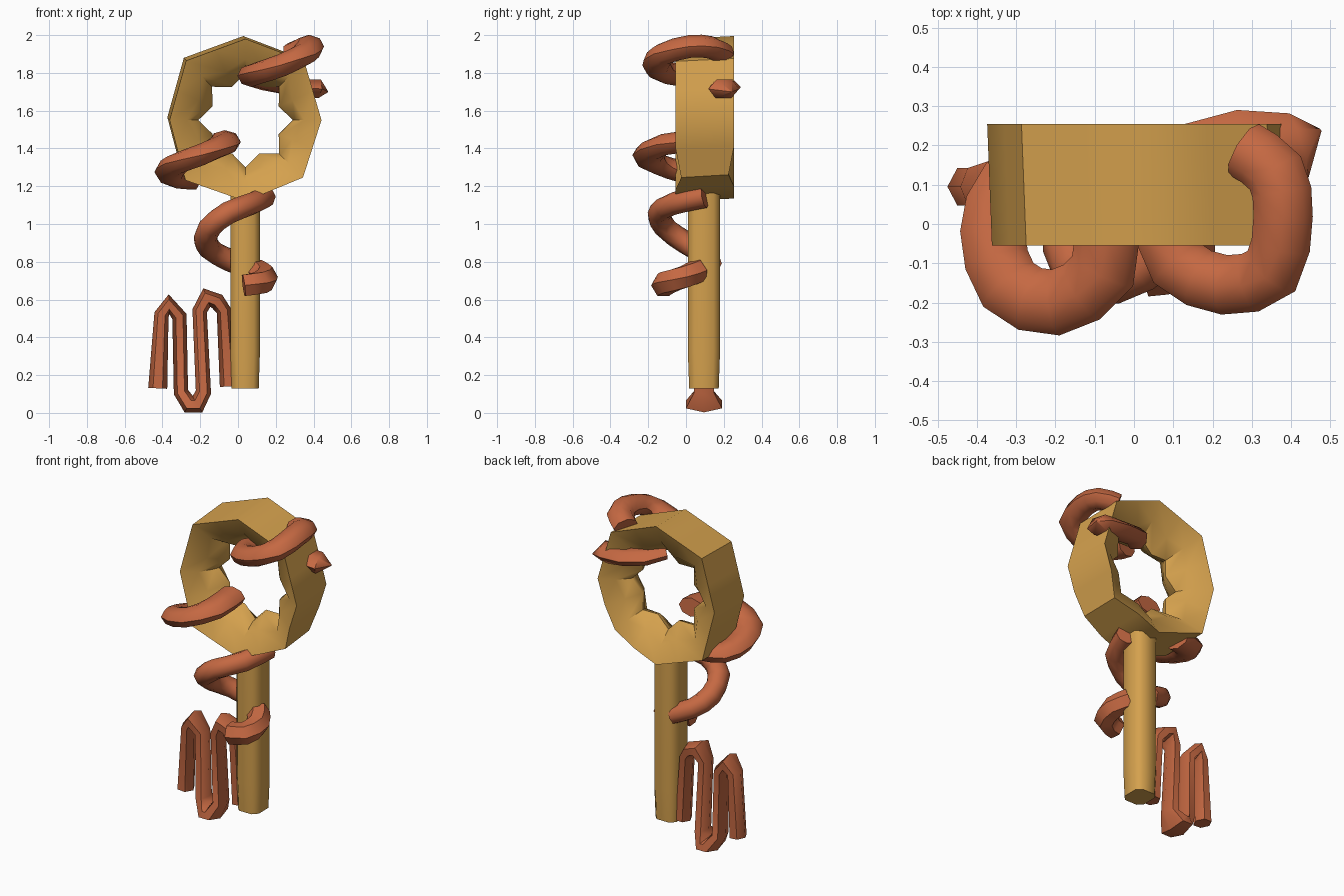
import bpy, bmesh, math
from mathutils import Vector

if "Cube" in bpy.data.objects:
    bpy.data.objects.remove(bpy.data.objects["Cube"])


def material(name, col):
    m = bpy.data.materials.new(name)
    m.diffuse_color = (*col, 1)
    m.use_nodes = True
    m.node_tree.nodes["Principled BSDF"].inputs["Base Color"].default_value = m.diffuse_color
    return m


gold = material("gold", (0.66, 0.355, 0.075))
copper = material("copper", (0.56, 0.14, 0.055))


def skin(name, rings, mat, closed=False, angle=50):
    """Join a list of point rings into one solid."""
    bm = bmesh.new()
    vs = [[bm.verts.new(p) for p in r] for r in rings]
    n, k = len(vs), len(vs[0])
    for i in range(n if closed else n - 1):
        a, b = vs[i], vs[(i + 1) % n]
        for j in range(k):
            bm.faces.new((a[j], a[(j + 1) % k], b[(j + 1) % k], b[j]))
    if not closed:
        bm.faces.new(vs[0])
        bm.faces.new(vs[-1])
    bmesh.ops.recalc_face_normals(bm, faces=bm.faces)
    me = bpy.data.meshes.new(name)
    bm.to_mesh(me)
    bm.free()
    ob = bpy.data.objects.new(name, me)
    bpy.context.collection.objects.link(ob)
    me.materials.append(mat)
    bpy.ops.object.select_all(action='DESELECT')
    bpy.context.view_layer.objects.active = ob
    ob.select_set(True)
    bpy.ops.object.shade_smooth_by_angle(angle=math.radians(angle))
    return ob


def smooth_path(pts):
    """Insert one Catmull-Rom midpoint between neighbours."""
    out = []
    for i in range(len(pts) - 1):
        a, b, c, d = (pts[max(0, min(len(pts) - 1, i + o))] for o in (-1, 0, 1, 2))
        out += [b, (9 * (b + c) - a - d) / 16]
    return out + [pts[-1]]


def tube(name, pts, ru, rv, up, sides=8, smooth=True, su=None, sv=None):
    """Sweep an oval; ru is the radius across, rv the radius along 'up'."""
    pts = [Vector(p) for p in pts]
    if smooth:
        pts = smooth_path(pts)
    rings = []
    for i, p in enumerate(pts):
        t0 = (p - pts[i - 1]).normalized() if i else None
        t1 = (pts[i + 1] - p).normalized() if i < len(pts) - 1 else None
        t = ((t0 or t1) + (t1 or t0)).normalized()
        miter = 1 / max(0.8, t.dot(t0 or t1))
        u = t.cross(Vector(up)).normalized()
        v = u.cross(t)
        a_u = ru * miter * (su[i] if su else 1)
        a_v = rv * (sv[i] if sv else 1)
        rings.append([p + u * math.cos(a) * a_u + v * math.sin(a) * a_v
                      for a in (2 * math.pi * j / sides for j in range(sides))])
    return skin(name, rings, copper)


# Bow of the key: uneven octagon, flat outside, bulging in to a star-shaped hole
radii = (0.402, 0.44, 0.43, 0.445, 0.402, 0.45, 0.43, 0.43)


def corner(k):
    a = k * math.pi / 4
    return Vector((math.cos(a), math.sin(a))) * radii[k % 8]


rings = []
for i in range(16):
    a = i * math.pi / 8
    d = Vector((math.cos(a), math.sin(a)))
    o = corner(i // 2) if i % 2 == 0 else (corner(i // 2) + corner(i // 2 + 1)) / 2
    ri = 0.19 if i % 2 else 0.25
    mid = d * (0.6 * ri + 0.4 * o.length)
    pinch = 0.03 if i == 14 else 0
    section = [(o, -0.055 + pinch, 0), (o, 0.255 - pinch, 1), (mid, 0.2, 0.5),
               (d * ri, 0.115, 0), (d * (ri + 0.01), 0.085, 0), (mid, 0.0, 0)]
    rings.append([(0.04 + p.x - 0.012 * b, y, 1.55 + p.y + 0.015 * b) for p, y, b in section])
skin("key_bow", rings, gold, closed=True, angle=48)

# Shaft of the key: a square with cut corners
rings = []
outline = [(1, .6), (.6, 1), (-.6, 1), (-1, .6), (-1, -.6), (-.6, -1), (.6, -1), (1, -.6)]
for z, s in ((0.13, 0.92), (0.32, 1), (1.22, 1)):
    rings.append([(0.038 + 0.078 * s * x, 0.095 + 0.085 * s * y, z) for x, y in outline])
skin("key_shaft", rings, gold)

# Key teeth: a tube folded up and down, widest at its lowest bend
zigzag = [(-0.425, 0.13), (-0.405, 0.52), (-0.365, 0.575), (-0.31, 0.51),
          (-0.302, 0.11), (-0.26, 0.045), (-0.215, 0.045), (-0.183, 0.11),
          (-0.203, 0.54), (-0.165, 0.61), (-0.11, 0.59), (-0.075, 0.54), (-0.05, 0.14)]
tube("key_teeth", [(x, 0.095, z) for x, z in zigzag], 0.042, 0.055, (0, 1, 0),
     sides=6, smooth=False,
     su=(1.2, 0.9, 1, 0.9, 0.9, 1, 1, 0.95, 0.9, 1, 1, 0.9, 1.1),
     sv=(1, 1, 1.4, 1, 1.1, 2, 2, 1.1, 1, 1.4, 1.4, 1, 1))

# Coil wound round the bow and shaft
tube("upper_coil", [(0.07, 0.02, 1.785), (0.11, -0.10, 1.80), (0.23, -0.155, 1.84),
                    (0.35, -0.12, 1.90), (0.38, 0.02, 1.94), (0.36, 0.13, 1.935),
                    (0.28, 0.19, 1.90)], 0.075, 0.06, (0, 0, 1))
tube("middle_coil", [(-0.07, 0.05, 1.44), (-0.08, -0.12, 1.42), (-0.20, -0.20, 1.365),
                     (-0.32, -0.155, 1.32), (-0.36, -0.02, 1.275), (-0.32, 0.09, 1.245),
                     (-0.22, 0.12, 1.24)], 0.082, 0.057, (0, 0, 1))
tube("lower_coil", [(0.14, 0.10, 1.145), (0.08, -0.06, 1.11), (-0.05, -0.14, 1.06),
                    (-0.15, -0.11, 0.98), (-0.17, 0.0, 0.90), (-0.11, 0.09, 0.84),
                    (0.0, 0.13, 0.79)], 0.062, 0.06, (0, 0, 1))
tube("coil_end", [(0.03, -0.12, 0.675), (0.12, -0.10, 0.69),
                  (0.145, -0.01, 0.72), (0.09, 0.07, 0.755)],
     0.065, 0.065, (0, 0, 1), sides=6)

# Pointed end of the coil behind the bow
tube("coil_tip", [(0.07, 0.10, 1.77), (0.15, 0.18, 1.75), (0.27, 0.205, 1.725),
                  (0.42, 0.20, 1.715), (0.475, 0.24, 1.70)],
     0.085, 0.06, (0, 0, 1), sides=6, smooth=False,
     su=(0.7, 0.9, 1, 0.95, 0.05), sv=(0.7, 0.8, 0.8, 0.95, 0.05))
